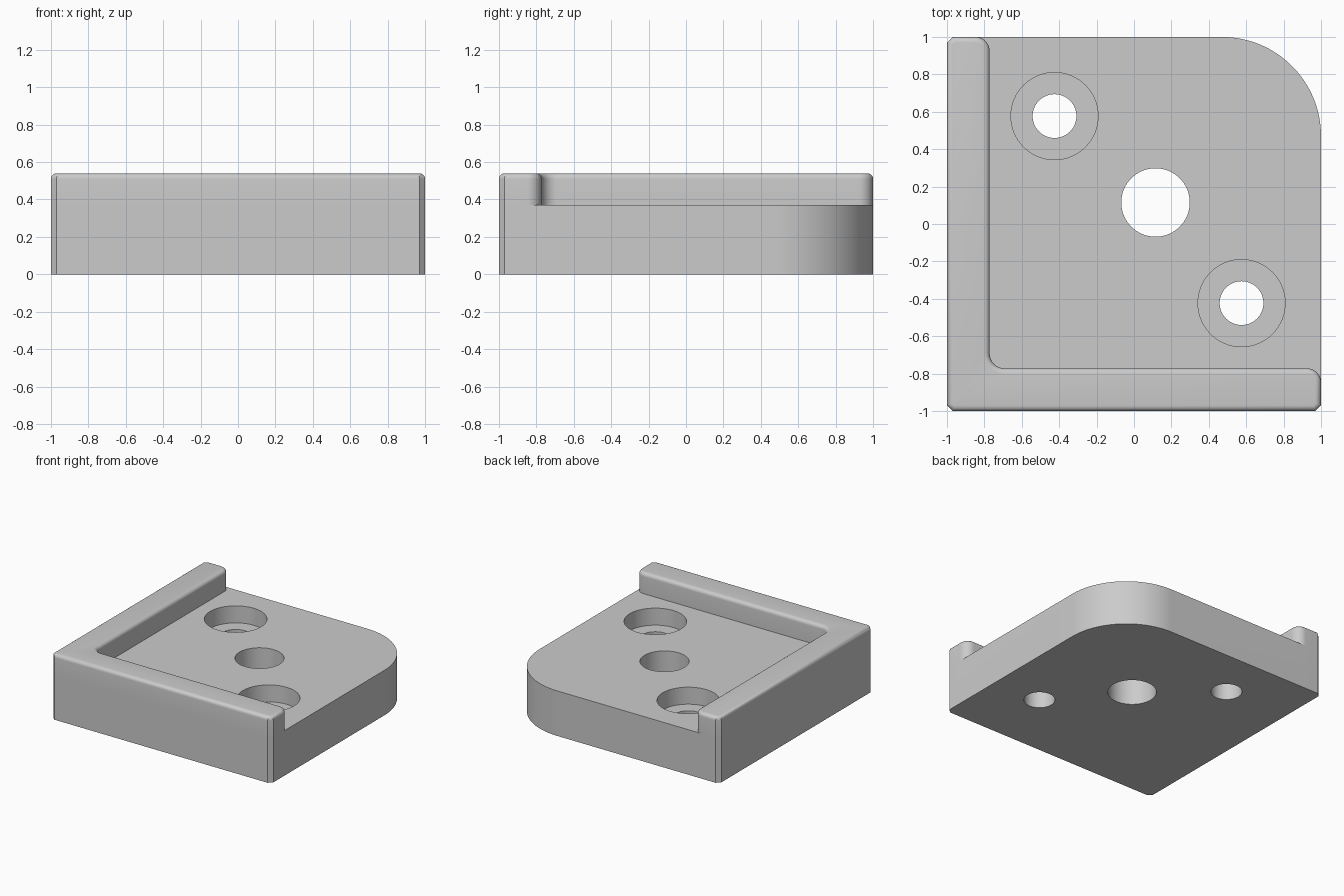
import bpy, bmesh
from math import radians, cos, sin, sqrt

cube = bpy.data.objects.get("Cube")
if cube:
    bpy.data.objects.remove(cube, do_unlink=True)

HEIGHT, FLOOR = 0.54, 0.37      # top of lip, top of plate
INNER = -0.772                  # inner face of both lip arms
CHAMFER, ROUND = 0.03, 0.03     # outer corner chamfer, lip round-over
END, FILLET = 0.075, 0.08       # lip end radius, inside corner radius
CORNER = 0.53                   # large rounded corner
ARC_STEPS, ROUND_STEPS = 10, 6


def arc(cx, cy, r, start, end, steps):
    """Points on an arc, angles in degrees."""
    angles = [radians(start + (end - start) * i / steps) for i in range(steps + 1)]
    return [(cx + r * cos(a), cy + r * sin(a)) for a in angles]


def lip_parts(inset):
    """Lip outline shrunk by inset: front corners, inner path, back corners."""
    s = 1 - inset
    k = s - (CHAMFER - inset * (2 - sqrt(2)))
    e, f = INNER - END, INNER + FILLET
    inner = (arc(1 - END, e, END - inset, 0, 90, ARC_STEPS)
             + arc(f, f, FILLET + inset, 270, 180, ARC_STEPS)
             + arc(e, 1 - END, END - inset, 0, 90, ARC_STEPS))
    return [(-k, -s), (k, -s), (s, -k)], inner, [(-k, s), (-s, k), (-s, -k)]


def ring(bm, outline, z):
    return [bm.verts.new((x, y, z)) for x, y in outline]


def bridge(bm, low, high):
    for i in range(len(low)):
        bm.faces.new((low[i - 1], low[i], high[i], high[i - 1]))


def finish(bm, name):
    bmesh.ops.recalc_face_normals(bm, faces=bm.faces[:])
    mesh = bpy.data.meshes.new(name)
    bm.to_mesh(mesh)
    bm.free()
    obj = bpy.data.objects.new(name, mesh)
    bpy.context.scene.collection.objects.link(obj)
    return obj


def hole_cutter(name, x, y, r, z0, z1):
    bm = bmesh.new()
    outline = arc(x, y, r, 0, 360, 64)[:-1]
    low, high = ring(bm, outline, z0), ring(bm, outline, z1)
    bridge(bm, low, high)
    bm.faces.new(low)
    bm.faces.new(high)
    cutter = finish(bm, name)
    cutter.hide_render = True
    return cutter


# Plate with three chamfered corners and one large rounded corner
bm = bmesh.new()
front, inner, back = lip_parts(0)
free_side = [inner[0]] + arc(1 - CORNER, 1 - CORNER, CORNER, 0, 90, 32) + [inner[-1]]
outline = front + free_side + back
bottom, top = ring(bm, outline, 0), ring(bm, outline, FLOOR)
bm.faces.new(bottom)
bridge(bm, bottom, top)

# L-shaped lip, its top edge rounded by shrinking rings
base = ring(bm, front + inner + back, FLOOR)
lower = base
for i in range(ROUND_STEPS + 1):
    a = radians(90 * i / ROUND_STEPS)
    shrunk = lip_parts(ROUND * (1 - cos(a)))
    upper = ring(bm, sum(shrunk, []), HEIGHT - ROUND + ROUND * sin(a))
    bridge(bm, lower, upper)
    lower = upper

# Lip top in two arms, mitred at the inside corner
start, n = len(front), len(inner)
mid = start + n // 2
bm.faces.new(lower[:mid + 1])
bm.faces.new(lower[mid:] + [lower[0]])

# Pocket floor between the lip and the free sides of the plate
floor_edge = top[start:start + len(free_side)]
bm.faces.new(floor_edge + base[start + 1:start + n - 1][::-1])
bmesh.ops.remove_doubles(bm, verts=bm.verts[:], dist=0.0001)
bracket = finish(bm, "corner_bracket")

# Centre hole and two counterbored screw holes
cutters = [hole_cutter("centre_hole_cutter", 0.115, 0.115, 0.183, -0.1, 0.7)]
for x, y in [(-0.425, 0.577), (0.575, -0.423)]:
    cutters.append(hole_cutter("counterbore_cutter", x, y, 0.233, 0.23, 0.7))
    cutters.append(hole_cutter("screw_hole_cutter", x, y, 0.117, -0.1, 0.7))

for cutter in cutters:
    mod = bracket.modifiers.new(cutter.name, "BOOLEAN")
    mod.operation, mod.solver, mod.object = "DIFFERENCE", "EXACT", cutter

# Bake the cuts, then remove the cutters
graph = bpy.context.evaluated_depsgraph_get()
cut_mesh = bpy.data.meshes.new_from_object(bracket.evaluated_get(graph))
bracket.modifiers.clear()
bracket.data = cut_mesh
for cutter in cutters:
    bpy.data.objects.remove(cutter, do_unlink=True)

# Plain grey finish
grey = bpy.data.materials.new("grey")
grey.use_nodes = True
colour = (0.6, 0.6, 0.6, 1)
grey.diffuse_color = colour
grey.node_tree.nodes["Principled BSDF"].inputs["Base Color"].default_value = colour
cut_mesh.materials.clear()
cut_mesh.materials.append(grey)

# Smooth curves, keep hard edges
bpy.ops.object.select_all(action="DESELECT")
bracket.select_set(True)
bpy.context.view_layer.objects.active = bracket
bpy.ops.object.shade_smooth_by_angle(angle=radians(30))
